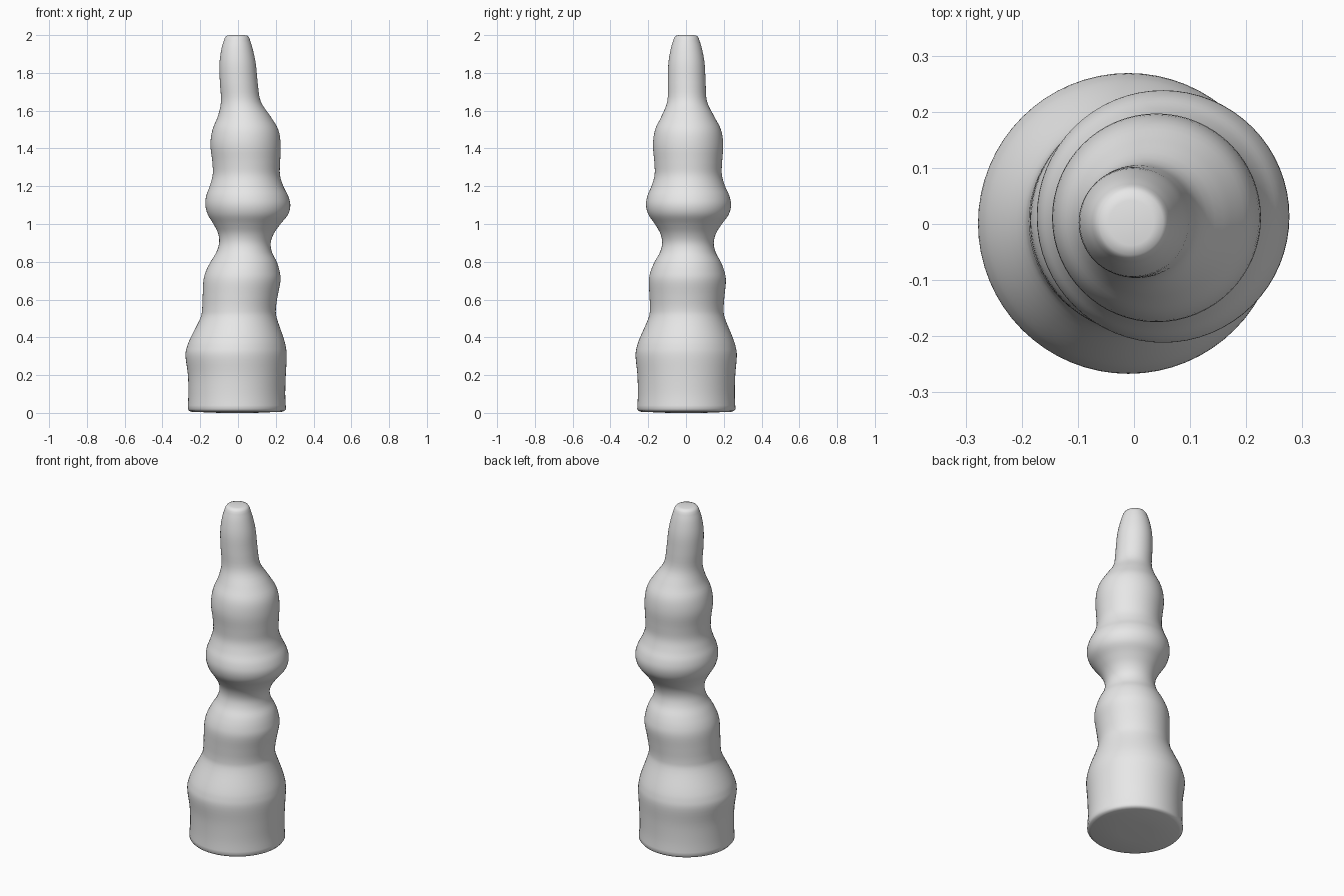
import bpy, bmesh, math
from mathutils import Vector

default_cube = bpy.data.objects.get("Cube")
if default_cube:
    bpy.data.objects.remove(default_cube, do_unlink=True)

SIDES = 64
STEPS = 4

# Side outline of the turned body: height, left edge, right edge
PROFILE = [
    (.02, -.266, .254), (.1, -.263, .25), (.2, -.265, .253),
    (.3, -.278, .258), (.35, -.27, .253), (.4, -.25, .24),
    (.5, -.2, .206), (.55, -.19, .2), (.62, -.187, .21),
    (.7, -.183, .225), (.75, -.17, .22), (.8, -.145, .205),
    (.85, -.115, .18), (.9, -.1, .173), (.95, -.105, .19),
    (1, -.13, .225), (1.05, -.16, .265), (1.1, -.173, .277),
    (1.15, -.168, .265), (1.2, -.15, .24), (1.26, -.134, .222),
    (1.33, -.136, .223), (1.42, -.146, .226), (1.5, -.135, .213),
    (1.57, -.107, .172), (1.65, -.09, .12), (1.75, -.096, .104),
    (1.85, -.098, .094), (1.93, -.087, .077), (1.985, -.07, .06),
]


def smooth_outline(points, steps):
    """Pass a rounded curve through every outline point."""
    pts = [Vector(p) for p in points]
    pts = [pts[0] * 2 - pts[1]] + pts + [pts[-1] * 2 - pts[-2]]
    curve = []
    for a, b, c, d in zip(pts, pts[1:], pts[2:], pts[3:]):
        for i in range(steps):
            t = i / steps
            curve.append(b + (c - a) * t / 2
                         + (a * 2 - b * 5 + c * 4 - d) * t**2 / 2
                         + (b * 3 - a - c * 3 + d) * t**3 / 2)
    curve.append(pts[-2])
    return curve


def add_ring(bm, height, left, right):
    """Add a circle whose centre drifts sideways with the outline."""
    centre = (left + right) / 2
    radius = (right - left) / 2
    drift = .003 + centre * .2
    ring = []
    for i in range(SIDES):
        angle = math.tau * i / SIDES
        ring.append(bm.verts.new((centre + radius * math.cos(angle),
                                  drift + radius * math.sin(angle), height)))
    return ring


def bridge(bm, lower, upper):
    """Join two neighbouring circles with quads."""
    for i in range(SIDES):
        j = (i + 1) % SIDES
        bm.faces.new((lower[i], lower[j], upper[j], upper[i]))


# Rounded rims at the foot and the tip close off the smooth outline
outline = [(0, -.1, .09), (.006, -.245, .233), (.01, -.258, .246)]
outline += [tuple(p) for p in smooth_outline(PROFILE, STEPS)]
outline += [(1.996, -.062, .052), (2, -.045, .035)]

# Turned body
bm = bmesh.new()
rings = [add_ring(bm, *row) for row in outline]
for lower, upper in zip(rings, rings[1:]):
    bridge(bm, lower, upper)
bm.faces.new(list(reversed(rings[0])))
bm.faces.new(rings[-1])
mesh = bpy.data.meshes.new("turned_body")
bm.to_mesh(mesh)
bm.free()
mesh.shade_smooth()
body = bpy.data.objects.new("turned_body", mesh)
bpy.context.collection.objects.link(body)

# Plain grey surface
grey = bpy.data.materials.new("light grey")
grey.use_nodes = True
colour = (.8, .8, .8, 1)
grey.diffuse_color = colour
shader = next(n for n in grey.node_tree.nodes if n.type == "BSDF_PRINCIPLED")
shader.inputs["Base Color"].default_value = colour
mesh.materials.append(grey)
